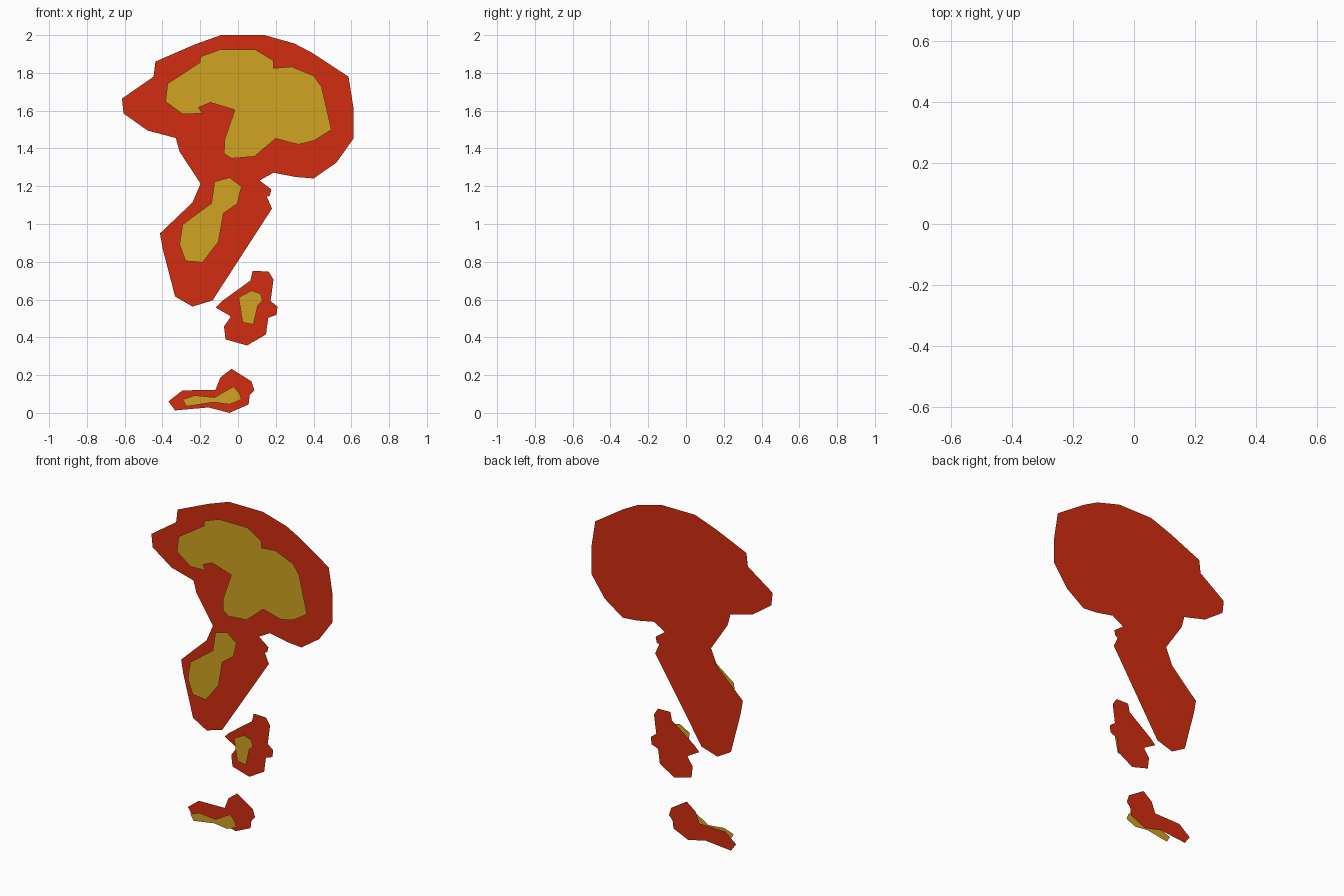
import bpy, bmesh


def material(name, rgb):
    m = bpy.data.materials.new(name)
    m.diffuse_color = (*rgb, 1)
    return m


RED = material("red", (0.65, 0.027, 0.0055))
YELLOW = material("yellow", (0.635, 0.368, 0.0165))
BACK, FRONT = 0.041, -0.041  # depth of the two paper-thin layers


def sheet(name, outline, y, mat):
    """Flat zero-thickness cut-out in the XZ plane, facing the front."""
    bm = bmesh.new()
    verts = [bm.verts.new((x, y, z)) for x, z in reversed(outline)]
    face = bm.faces.new(verts)
    bmesh.ops.triangulate(bm, faces=[face])
    me = bpy.data.meshes.new(name)
    bm.to_mesh(me)
    bm.free()
    me.materials.append(mat)
    ob = bpy.data.objects.new(name, me)
    bpy.context.collection.objects.link(ob)


# Large red plume with its stem
sheet("plume_red", [
    (-.09, 2.0), (.14, 2.0), (.30, 1.955), (.315, 1.907), (.394, 1.905), (.585, 1.78),
    (.569, 1.659), (.611, 1.616), (.611, 1.452), (.521, 1.325), (.405, 1.262), (.40, 1.241),
    (.304, 1.249), (.32, 1.288), (.251, 1.325), (.193, 1.315), (.188, 1.272), (.114, 1.23),
    (.177, 1.183), (.169, 1.151), (.135, 1.135), (.18, 1.082), (.087, 1.04), (-.034, 1.05),
    (-.05, .833), (-.14, .791), (-.135, .595), (-.241, .563), (-.333, .616), (-.333, .817),
    (-.399, .87), (-.413, .95), (-.241, 1.114), (-.198, 1.214), (-.31, 1.384), (-.317, 1.452),
    (-.479, 1.495), (-.606, 1.585), (-.614, 1.664), (-.447, 1.78), (-.437, 1.86), (-.23, 1.95)],
    BACK, RED)

# Yellow core of the plume head
sheet("plume_core", [
    (-.098, 1.923), (.093, 1.923), (.188, 1.865), (.188, 1.825), (.283, 1.833), (.399, 1.786),
    (.442, 1.728), (.426, 1.643), (.463, 1.579), (.495, 1.5), (.405, 1.442), (.32, 1.421),
    (.198, 1.452), (.087, 1.357), (-.034, 1.347), (-.074, 1.373), (-.071, 1.447), (-.003, 1.526),
    (-.008, 1.601), (-.146, 1.643), (-.209, 1.616), (-.188, 1.585), (-.294, 1.582),
    (-.384, 1.648), (-.373, 1.743), (-.204, 1.844), (-.198, 1.886)],
    FRONT, YELLOW)

# Yellow core of the stem
sheet("stem_core", [
    (-.124, 1.225), (-.045, 1.246), (.019, 1.198), (-.003, 1.108), (-.077, 1.056), (-.103, .907),
    (-.188, .796), (-.278, .804), (-.31, .892), (-.294, .997), (-.135, 1.114)],
    FRONT, YELLOW)

# Middle puff
sheet("puff_red", [
    (.077, .751), (.161, .749), (.188, .706), (.151, .664), (.161, .601), (.209, .563),
    (.204, .519), (.151, .5), (.148, .415), (.048, .357), (-.066, .389), (-.074, .458),
    (-.037, .511), (-.119, .558), (-.087, .59), (.066, .701)],
    BACK, RED)
sheet("puff_core", [
    (.071, .648), (.119, .632), (.13, .595), (.098, .563), (.082, .468), (.024, .479),
    (.029, .558), (.003, .611)],
    FRONT, YELLOW)

# Bottom wisp
sheet("wisp_red", [
    (-.034, .233), (.071, .167), (.087, .119), (.056, .087), (.056, .045), (-.045, 0),
    (-.156, .029), (-.333, .013), (-.368, .061), (-.294, .119), (-.114, .122), (-.093, .188)],
    BACK, RED)
sheet("wisp_core", [
    (-.024, .14), (.008, .103), (.019, .071), (-.045, .045), (-.13, .056), (-.272, .034),
    (-.294, .071), (-.23, .093), (-.124, .082)],
    FRONT, YELLOW)
